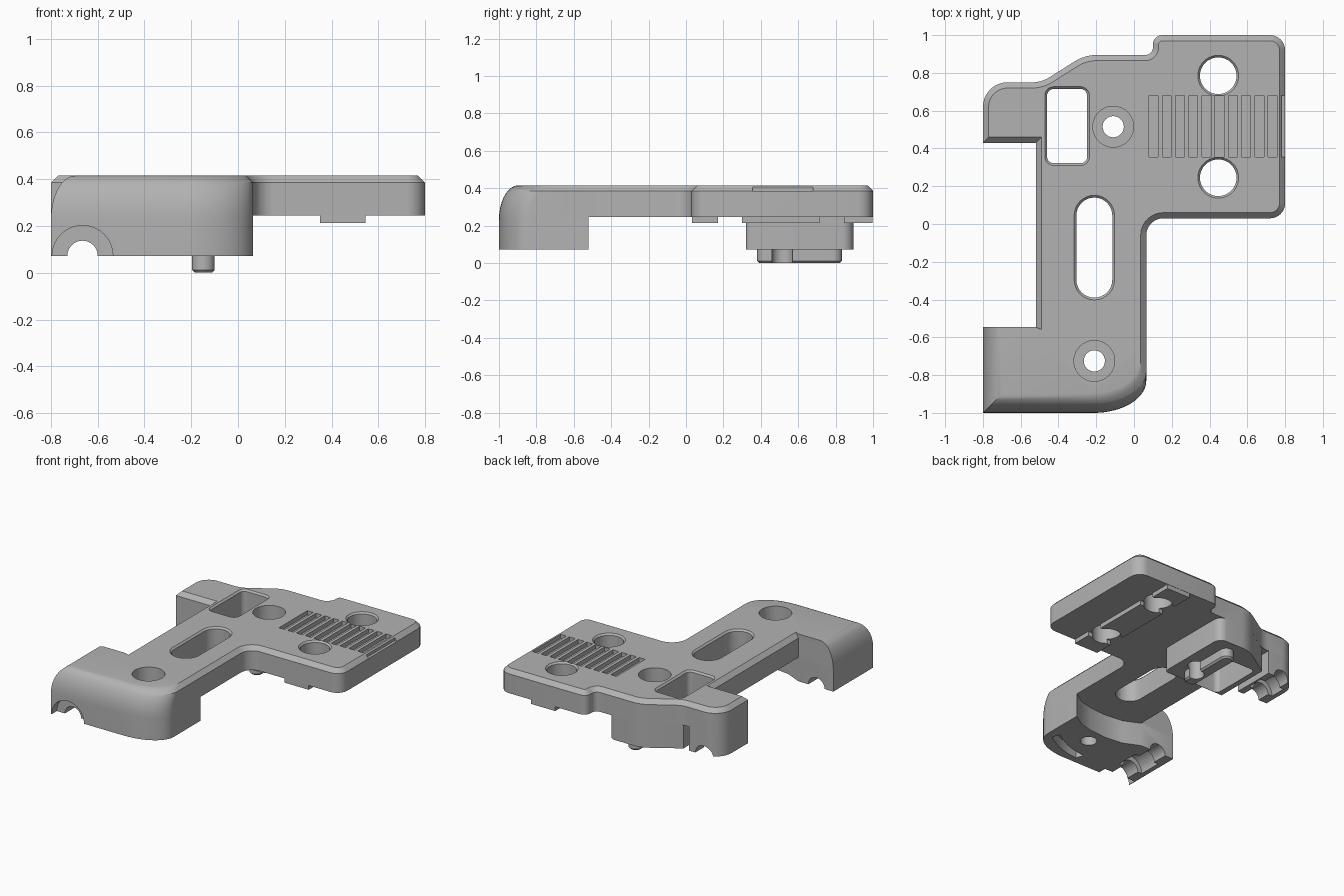
import bpy, math
from mathutils import Vector

if "Cube" in bpy.data.objects:
    bpy.data.objects.remove(bpy.data.objects["Cube"])

grey = bpy.data.materials.new("satin_grey")
grey.diffuse_color = (0.45, 0.45, 0.45, 1)
grey.use_nodes = True
grey.node_tree.nodes["Principled BSDF"].inputs["Base Color"].default_value = grey.diffuse_color


def outline(pts, d=0.0, n=8):
    """Counter-clockwise polygon (x, y, radius) with filleted corners, inset by d."""
    res, m = [], len(pts)
    for i in range(m):
        p = Vector(pts[i][:2])
        r = pts[i][2] if len(pts[i]) > 2 else 0
        a = (p - Vector(pts[i - 1][:2])).normalized()
        b = (Vector(pts[(i + 1) % m][:2]) - p).normalized()
        cross, dot = a.x * b.y - a.y * b.x, a.dot(b)
        na, nb = Vector((-a.y, a.x)), Vector((-b.y, b.x))
        q = p + (na + nb) * d / (1 + dot)          # mitred inset corner
        if r == 0:
            res.append(q)
            continue
        s = 1 if cross > 0 else -1
        rr = max(r - s * d, 0.004)
        c = q + (na + nb) * s * rr / (1 + dot)
        start, turn = -na * s, math.atan2(cross, dot)
        for k in range(n + 1):
            t = turn * k / n
            v = Vector((start.x * math.cos(t) - start.y * math.sin(t),
                        start.x * math.sin(t) + start.y * math.cos(t)))
            res.append(c + v * rr)
    return res


def loft(name, layers):
    """Solid through matching outlines given as (z, points), low to high."""
    n = len(layers[0][1])
    verts = [(p[0], p[1], z) for z, ps in layers for p in ps]
    faces = [tuple(reversed(range(n))), tuple(range(n * (len(layers) - 1), n * len(layers)))]
    for l in range(len(layers) - 1):
        for i in range(n):
            j = (i + 1) % n
            faces.append((l * n + i, l * n + j, (l + 1) * n + j, (l + 1) * n + i))
    me = bpy.data.meshes.new(name)
    me.from_pydata(verts, [], faces)
    me.materials.append(grey)
    ob = bpy.data.objects.new(name, me)
    bpy.context.collection.objects.link(ob)
    return ob


def prism(name, pts, steps):
    return loft(name, [(z, outline(pts, d)) for z, d in steps])


def rect(x0, x1, y0, y1, r=0.0):
    return [(x0, y0, r), (x1, y0, r), (x1, y1, r), (x0, y1, r)]


def disc(x, y, r, n=40):
    return [(x + r * math.cos(2 * math.pi * k / n), y + r * math.sin(2 * math.pi * k / n))
            for k in range(n)]


def combine(ob, op):
    """Boolean a part into the body, then discard it."""
    mod = body.modifiers.new("join", 'BOOLEAN')
    mod.operation, mod.object, mod.solver = op, ob, 'EXACT'
    bpy.context.view_layer.objects.active = body
    bpy.ops.object.modifier_apply(modifier=mod.name)
    bpy.data.objects.remove(ob, do_unlink=True)


def add(ob):
    combine(ob, 'UNION')


def cut(ob):
    combine(ob, 'DIFFERENCE')


# main plate with chamfered rim
TOP, RIM, UNDER, FOOT = 0.415, 0.385, 0.245, 0.072
plate = [(-.52, -.65), (.065, -.65), (.065, .03, .09), (.8, .03, .08), (.8, 1, .08),
         (.10, 1, .05), (.10, .895, .04), (-.26, .895, .22), (-.49, .75, .17),
         (-.8, .75, .13), (-.8, .43), (-.52, .43)]
body = prism("bracket_body", plate, [(UNDER, 0), (RIM, 0), (TOP, .03)])


# front foot with rounded front and left shoulders
def foot_ring(z):
    s = min(max((z - .23) / (TOP - .23), 0), 1)
    inset = .103 * (1 - math.sqrt(1 - s * s))
    right = .065 - max(0, z - RIM)
    left, front = -.8 + inset, -1 + inset
    pts = [(left, front)]
    for k in range(17):
        a = -math.pi / 2 + math.pi / 2 * k / 16
        pts.append((right - .28 + .28 * math.cos(a), front + .17 + .17 * math.sin(a)))
    return pts + [(right, -.52), (-.03, -.58), (-.13, -.605), (-.27, -.615), (-.4, -.6),
                  (-.52, -.545), (left, -.545)]


levels = [FOOT, .23] + [.23 + .185 * math.sin(math.pi / 2 * k / 9) for k in range(1, 10)] + [RIM]
add(loft("front_foot", [(z, foot_ring(z)) for z in sorted(levels)]))

# rear feet
add(prism("rear_foot", [(-.5, .32), (0, .32, .03), (0, .895, .06), (-.26, .895, .22), (-.5, .743)],
          [(FOOT, 0), (.3, 0)]))
add(prism("rear_clamp_foot", [(-.8, .43), (-.55, .43), (-.55, .75), (-.8, .75, .13)],
          [(FOOT, 0), (.3, 0)]))

# locating rib under the rear foot
add(prism("locating_rib", rect(-.197, -.1, .38, .835, .047), [(0, .012), (.012, 0), (.12, 0)]))

# pads under the wing
for y0, y1 in ((.032, .172), (.30, .715), (.845, .998)):
    add(prism("wing_pad", rect(.35, .545, y0, y1), [(.213, 0), (.28, 0)]))

# window and long slot, with eased rims
ease = [(-.1, 0), (.403, 0), (.43, -.027)]
cut(prism("window_cutter", rect(-.46, -.248, .322, .715, .035), ease))
cut(prism("slot_cutter", rect(-.305, -.115, -.39, .14, .0949), ease))

# wing holes
for y in (.245, .785):
    cut(loft("wing_hole_cutter", [(.1, disc(.446, y, .097)), (.403, disc(.446, y, .097)),
                                  (.43, disc(.446, y, .122))]))

# counterbored screw holes
for x, y in ((-.11, .515), (-.21, -.725)):
    cut(loft("counterbore_cutter", [(.25, disc(x, y, .108)), (.5, disc(x, y, .108))]))
    cut(loft("screw_cutter", [(-.1, disc(x, y, .056)), (.3, disc(x, y, .056))]))

# grip grooves
for k in range(11):
    x = .08 + .07 * k
    cut(prism("groove_cutter", rect(x, x + .047, .355, .68), [(RIM, 0), (.5, 0)]))

# curved key groove under the front foot
arc = [(-.30 + .30 * k / 8, -.925 + .11 * (k / 8) ** 2) for k in range(9)]
band = [(x + .012, y - .025) for x, y in arc] + [(x - .012, y + .03) for x, y in reversed(arc)]
cut(loft("key_groove_cutter", [(0, band), (.15, band)]))


# rod channels running front to back through both clamp feet
def channel(r, y0, y1):
    ob = loft("channel_cutter", [(-y1, disc(-.665, FOOT, r)), (-y0, disc(-.665, FOOT, r))])
    for v in ob.data.vertices:
        x, z, w = v.co
        v.co = (x, -w, z)
    cut(ob)


for r, y0, y1 in ((.065, -1.1, -.45), (.13, -1.1, -.94), (.1, -.83, -.66),
                  (.065, .35, .85), (.1, .53, .65)):
    channel(r, y0, y1)

# smooth curves, crisp edges
bpy.ops.object.select_all(action='DESELECT')
body.select_set(True)
bpy.context.view_layer.objects.active = body
bpy.ops.object.shade_smooth_by_angle(angle=math.radians(25))
